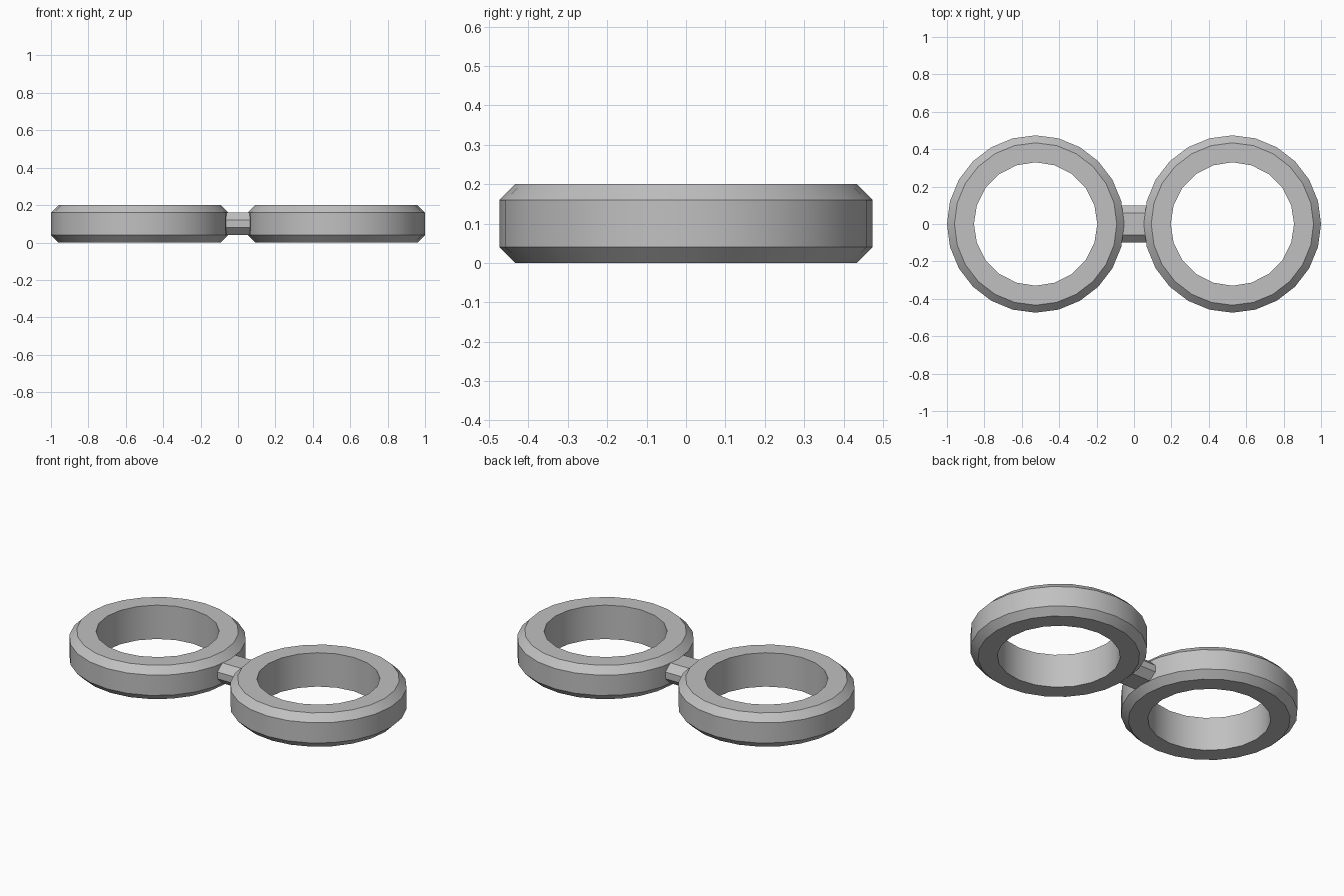
import bpy, bmesh, math

cube = bpy.data.objects.get("Cube")
if cube:
    bpy.data.objects.remove(cube, do_unlink=True)

# Single plain grey material
grey = bpy.data.materials.new("plain_grey")
grey.use_nodes = True
colour = (0.53, 0.53, 0.53, 1)
grey.diffuse_color = colour
grey.node_tree.nodes["Principled BSDF"].inputs["Base Color"].default_value = colour

HEIGHT, CHAMFER = 0.2, 0.04
OUTER, INNER, CENTRE = 0.474, 0.33, 0.526


def finish(bm, name, x=0):
    bmesh.ops.recalc_face_normals(bm, faces=bm.faces)
    mesh = bpy.data.meshes.new(name)
    bm.to_mesh(mesh)
    bm.free()
    mesh.materials.append(grey)
    obj = bpy.data.objects.new(name, mesh)
    obj.location.x = x
    bpy.context.collection.objects.link(obj)
    bpy.ops.object.select_all(action='DESELECT')
    obj.select_set(True)
    bpy.context.view_layer.objects.active = obj
    bpy.ops.object.shade_smooth_by_angle(angle=math.radians(30))


def circle(bm, radius, z, sides):
    step = math.tau / sides
    return [bm.verts.new((radius * math.cos(i * step), radius * math.sin(i * step), z))
            for i in range(sides)]


def wall(bm, low, high):
    for i in range(len(low)):
        j = (i + 1) % len(low)
        bm.faces.new((low[i], low[j], high[j], high[i]))


def loop_edges(bm, loop):
    return [bm.edges.get((loop[i - 1], loop[i])) for i in range(len(loop))]


def ring(name, x):
    bm = bmesh.new()
    # Outer wall with chamfered rims
    rims = [(OUTER - CHAMFER, 0), (OUTER, CHAMFER),
            (OUTER, HEIGHT - CHAMFER), (OUTER - CHAMFER, HEIGHT)]
    outer = [circle(bm, r, z, 24) for r, z in rims]
    for low, high in zip(outer, outer[1:]):
        wall(bm, low, high)
    # Straight hole
    hole = [circle(bm, INNER, z, 20) for z in (0, HEIGHT)]
    wall(bm, *hole)
    # Flat annular faces below and above
    for rim, edge, side in ((outer[0], hole[0], -1), (outer[-1], hole[1], 1)):
        bmesh.ops.triangle_fill(bm, use_beauty=True, normal=(0, 0, side),
                                edges=loop_edges(bm, rim) + loop_edges(bm, edge))
    finish(bm, name, x)


ring("left_ring", CENTRE)
ring("right_ring", -CENTRE)

# Chamfered bar joining the rings
section = [(0.1, 0.08), (0.1, 0.12), (0.06, 0.16), (-0.06, 0.16),
           (-0.1, 0.12), (-0.1, 0.08), (-0.06, 0.04), (0.06, 0.04)]
bm = bmesh.new()
ends = [[bm.verts.new((x, y, z)) for y, z in section] for x in (-0.09, 0.09)]
wall(bm, *ends)
for end in ends:
    bm.faces.new(end)
finish(bm, "connecting_bar")
